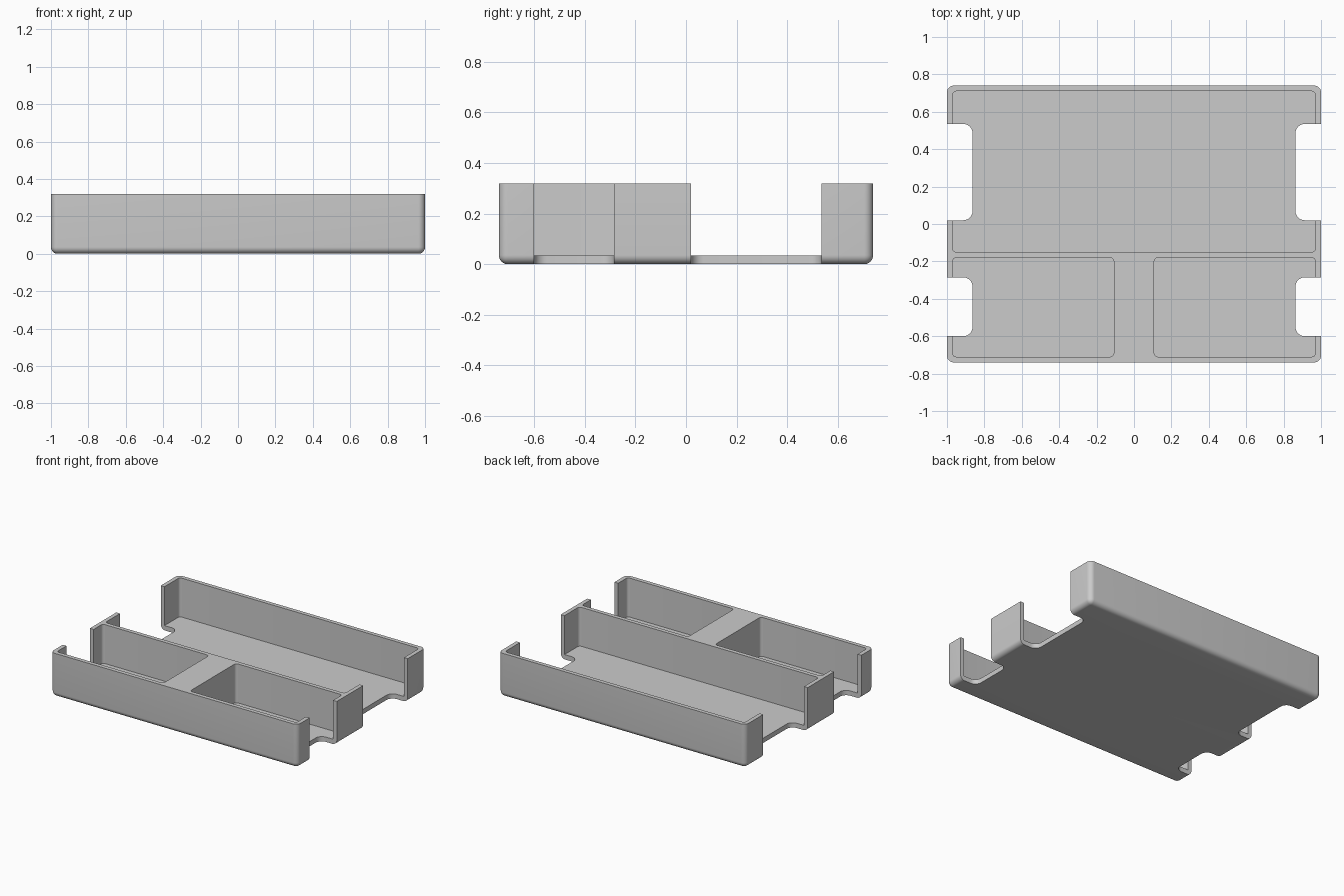
import bpy
import bmesh
from mathutils import Vector

if "Cube" in bpy.data.objects:
    bpy.data.objects.remove(bpy.data.objects["Cube"], do_unlink=True)

HALF_X, HALF_Y, HEIGHT, FLOOR = 1.0, 0.74, 0.32, 0.035
WALL = 0.03

grey = bpy.data.materials.new("plain_grey")
grey.use_nodes = True
colour = (0.6, 0.6, 0.6, 1)
grey.diffuse_color = colour
grey.node_tree.nodes["Principled BSDF"].inputs["Base Color"].default_value = colour


def rounded_box(name, low, high, radius, segments, round_bottom=False):
    """Box with rounded upright edges and, if asked, rounded bottom edges."""
    low, high = Vector(low), Vector(high)
    bm = bmesh.new()
    bmesh.ops.create_cube(bm, size=1)
    bmesh.ops.scale(bm, vec=high - low, verts=bm.verts)
    bmesh.ops.translate(bm, vec=(low + high) / 2, verts=bm.verts)

    def chosen(edge):
        a, b = (v.co for v in edge.verts)
        upright = abs(a.z - b.z) > 0.01
        bottom = max(a.z, b.z) < low.z + 0.001
        return upright or (round_bottom and bottom)

    edges = [e for e in bm.edges if chosen(e)]
    bmesh.ops.bevel(bm, geom=edges, offset=radius, segments=segments,
                    profile=0.5, affect='EDGES', clamp_overlap=True)
    mesh = bpy.data.meshes.new(name)
    bm.to_mesh(mesh)
    bm.free()
    mesh.materials.append(grey)
    obj = bpy.data.objects.new(name, mesh)
    bpy.context.collection.objects.link(obj)
    return obj


def cut(target, cutter):
    """Subtract the cutter and remove it."""
    cutter.hide_render = True
    mod = target.modifiers.new("cut", 'BOOLEAN')
    mod.operation, mod.solver, mod.object = 'DIFFERENCE', 'EXACT', cutter
    bpy.context.view_layer.objects.active = target
    bpy.ops.object.modifier_apply(modifier=mod.name)
    bpy.data.objects.remove(cutter, do_unlink=True)


# Outer block
tray = rounded_box("tray", (-HALF_X, -HALF_Y, 0), (HALF_X, HALF_Y, HEIGHT),
                   0.036, 8, round_bottom=True)

# Long back compartment
inner_x, inner_y, above = HALF_X - WALL, HALF_Y - WALL, HEIGHT + 0.2
cut(tray, rounded_box("back_pocket", (-inner_x, -0.15, FLOOR),
                      (inner_x, inner_y, above), 0.02, 5))

# Two front compartments and the finger notches through each end
for side in (-1, 1):
    def mirrored(name, x0, x1, y0, y1, z0, radius):
        xs = sorted((side * x0, side * x1))
        return rounded_box(name, (xs[0], y0, z0), (xs[1], y1, above), radius, 8)

    cut(tray, mirrored("front_pocket", 0.108, inner_x, -inner_y, -0.18, FLOOR, 0.02))
    for y0, y1 in ((0.02, 0.535), (-0.6, -0.285)):
        cut(tray, mirrored("end_notch", 0.863, 1.2, y0, y1, -0.2, 0.05))

# Smooth fillets with crisp rims
bpy.ops.object.select_all(action='DESELECT')
tray.select_set(True)
bpy.context.view_layer.objects.active = tray
bpy.ops.object.shade_smooth_by_angle(angle=0.52)
